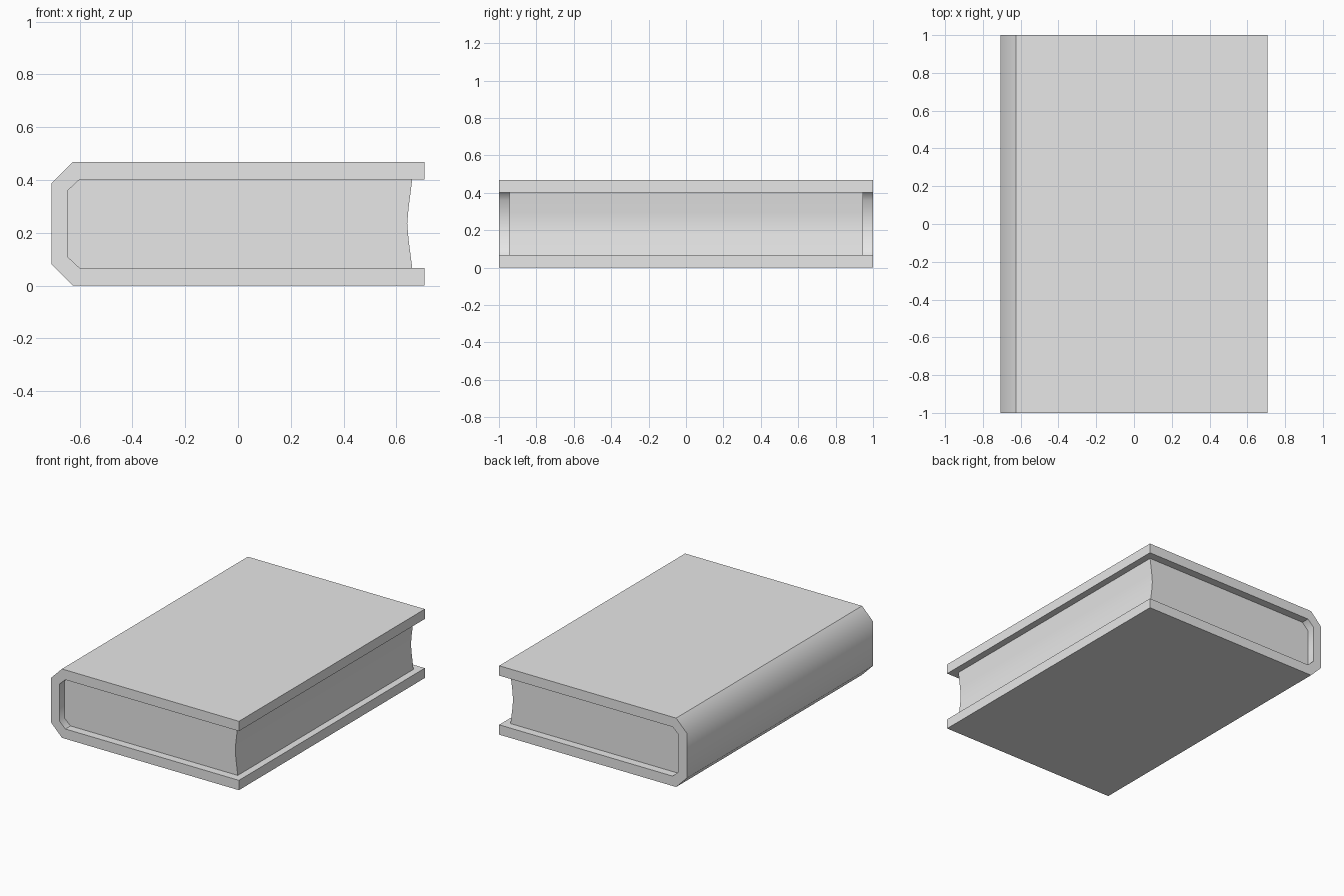
import bpy
import bmesh
import math

cube = bpy.data.objects.get("Cube")
if cube:
    bpy.data.objects.remove(cube)

MID = 0.2345  # height of the mirror plane between the two covers

grey = bpy.data.materials.new("plain grey")
grey.use_nodes = True
grey.diffuse_color = (0.8, 0.8, 0.8, 1)
grey.node_tree.nodes["Principled BSDF"].inputs["Base Color"].default_value = (0.8, 0.8, 0.8, 1)


def mirrored(half):
    """Continue an upper half outline with its reflection below MID."""
    return half + [(x, 2 * MID - z) for x, z in reversed(half)]


def extrude_outline(name, outline, half_depth):
    """Extrude an xz outline along y; rounded strips are smooth, flat boards stay sharp."""
    bm = bmesh.new()
    face = bm.faces.new([bm.verts.new((x, -half_depth, z)) for x, z in outline])
    result = bmesh.ops.extrude_face_region(bm, geom=[face], use_keep_orig=True)
    moved = [v for v in result["geom"] if isinstance(v, bmesh.types.BMVert)]
    bmesh.ops.translate(bm, verts=moved, vec=(0, 2 * half_depth, 0))
    bmesh.ops.recalc_face_normals(bm, faces=bm.faces)
    for f in bm.faces:
        f.smooth = True
    for e in bm.edges:
        touches_board = any(abs(f.normal.z) > 0.99 for f in e.link_faces)
        e.smooth = not touches_board and e.calc_face_angle() < math.radians(50)
    mesh = bpy.data.meshes.new(name)
    bm.to_mesh(mesh)
    bm.free()
    mesh.materials.append(grey)
    obj = bpy.data.objects.new(name, mesh)
    bpy.context.collection.objects.link(obj)
    return obj


# Wrap-around cover with a chamfered spine on the -x side
outer = [(0.707, 0.469), (-0.626, 0.469), (-0.707, 0.387)]
inner = [(-0.645, 0.36), (-0.6, 0.402), (0.707, 0.402)]
lower_outer = mirrored(outer)[3:]
lower_inner = [(x, 2 * MID - z) for x, z in reversed(inner)]
extrude_outline("cover", outer + lower_outer + lower_inner + inner, 1.0)

# Page block filling the cover, with a hollowed fore edge
pages = [(0.66, 0.402), (-0.6, 0.402), (-0.645, 0.36)]
fore_edge = [(0.66, 2 * MID - 0.402), (0.646, 0.175), (0.641, MID), (0.646, 0.294)]
extrude_outline("page_block", mirrored(pages)[:5] + fore_edge, 0.945)
